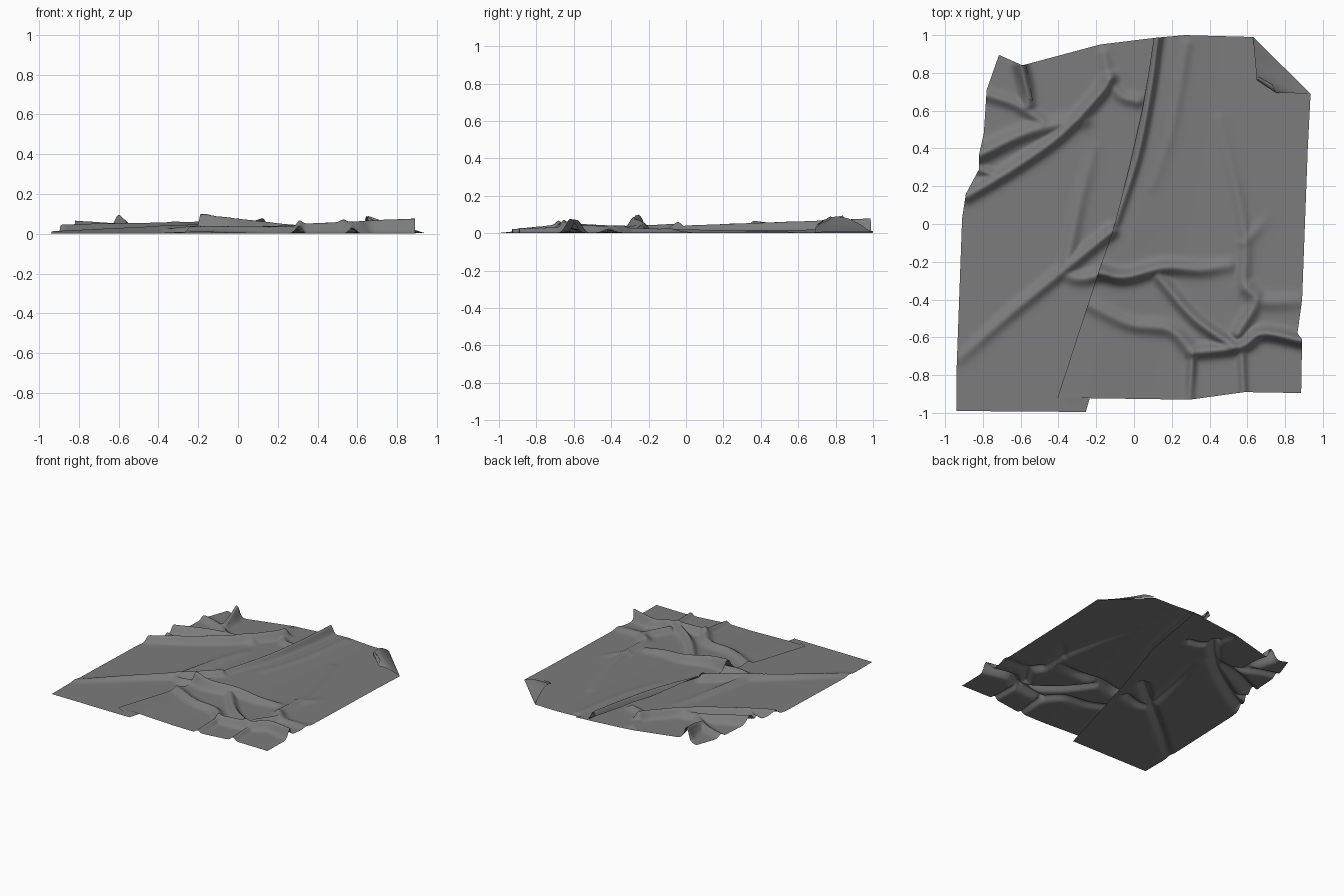
import bpy, math
from mathutils import Vector

if "Cube" in bpy.data.objects:
    bpy.data.objects.remove(bpy.data.objects["Cube"])

# Dark grey cloth
cloth = bpy.data.materials.new("dark_cloth")
cloth.diffuse_color = (.2, .2, .2, 1)
cloth.use_nodes = True
cloth.node_tree.nodes["Principled BSDF"].inputs["Base Color"].default_value = cloth.diffuse_color


def along(pts, t):
    """Point at fraction t of a polyline's length."""
    pts = [Vector(p) for p in pts]
    lens = [(b - a).length for a, b in zip(pts, pts[1:])]
    d = t * sum(lens)
    for a, b, l in zip(pts, pts[1:], lens):
        if d <= l:
            return a.lerp(b, d / l)
        d -= l
    return pts[-1]


def smooth(pts, n=5):
    """Catmull-Rom rounding of a wrinkle path."""
    p = [Vector(q) for q in pts]
    p = [2 * p[0] - p[1]] + p + [2 * p[-1] - p[-2]]
    out = []
    for i in range(1, len(p) - 2):
        for k in range(n):
            t = k / n
            out.append(0.5 * (2 * p[i] + (p[i + 1] - p[i - 1]) * t
                       + (2 * p[i - 1] - 5 * p[i] + 4 * p[i + 1] - p[i + 2]) * t * t
                       + (3 * p[i] - p[i - 1] - 3 * p[i + 1] + p[i + 2]) * t ** 3))
    return out + [p[-2]]


def ridge(h0, h1, w, *pts):
    """Wrinkle: start height, end height, half width, path."""
    return h0, h1, w, smooth(pts)


def height(x, y, ridges):
    total = 0
    for h0, h1, w, pts in ridges:
        best, where, n = 9, 0, len(pts) - 1
        for i in range(n):
            ax, ay = pts[i]
            dx, dy = pts[i + 1][0] - ax, pts[i + 1][1] - ay
            t = ((x - ax) * dx + (y - ay) * dy) / (dx * dx + dy * dy)
            t = max(0, min(1, t))
            d = (x - ax - t * dx) ** 2 + (y - ay - t * dy) ** 2
            if d < best:
                best, where = d, (i + t) / n
        if best < 6 * w * w:
            total += ((h0 + (h1 - h0) * where) * math.exp(-best / (w * w))) ** 3
    return total ** (1 / 3)


def sheet(name, bottom, top, left, right, nu, nv, z):
    """Cloth patch filling four boundary lines, lifted by z(x, y, u, v)."""
    B = [along(bottom, i / nu) for i in range(nu + 1)]
    T = [along(top, i / nu) for i in range(nu + 1)]
    L = [along(left, j / nv) for j in range(nv + 1)]
    R = [along(right, j / nv) for j in range(nv + 1)]
    verts = []
    for j in range(nv + 1):
        v = j / nv
        for i in range(nu + 1):
            u = i / nu
            p = (B[i] * (1 - v) + T[i] * v + L[j] * (1 - u) + R[j] * u
                 - B[0] * (1 - u) * (1 - v) - B[-1] * u * (1 - v)
                 - T[0] * (1 - u) * v - T[-1] * u * v)
            verts.append((p.x, p.y, z(p.x, p.y, u, v)))
    s = nu + 1
    faces = [(j * s + i, j * s + i + 1, (j + 1) * s + i + 1, (j + 1) * s + i)
             for j in range(nv) for i in range(nu)]
    me = bpy.data.meshes.new(name)
    me.from_pydata(verts, [], faces)
    me.polygons.foreach_set("use_smooth", [True] * len(faces))
    me.materials.append(cloth)
    ob = bpy.data.objects.new(name, me)
    bpy.context.collection.objects.link(ob)
    return ob


# Wrinkles of the left half
left_ridges = [
    ridge(.045, .065, .034, (-.88, .15), (-.66, .28), (-.39, .47), (-.18, .69), (-.13, .77)),
    ridge(.065, .03, .04, (-.83, .36), (-.55, .49), (-.27, .55)),
    ridge(.03, .035, .03, (-.77, .68), (-.62, .63), (-.48, .54)),
    ridge(.088, .045, .032, (-.60, .84), (-.575, .74), (-.56, .63)),
    ridge(.03, .03, .025, (-.82, .29), (-.72, .25)),
    ridge(.012, .05, .033, (-.92, -.71), (-.66, -.48), (-.39, -.26), (-.12, -.04)),
    ridge(.03, .006, .035, (-.36, -.23), (-.28, .15), (-.21, .40)),
    ridge(.015, .03, .03, (-.16, .9), (-.13, .77), (-.07, .68), (.02, .65)),
    ridge(.02, .045, .033, (-.39, -.26), (-.28, -.29), (-.15, -.26)),
]
# Wrinkles of the right half
right_ridges = left_ridges + [
    ridge(.068, .03, .024, (.125, 1.0), (.085, .7), (.015, .35), (-.1, .0)),
    ridge(.012, .004, .03, (.28, .95), (.2, .5), (.1, .2)),
    ridge(.088, .02, .036, (-.2, -.25), (-.05, -.28), (.16, -.23), (.35, -.24), (.5, -.22)),
    ridge(.025, .04, .035, (-.25, -.42), (-.02, -.53), (.19, -.56), (.31, -.68)),
    ridge(.035, .055, .03, (.13, -.28), (.32, -.5), (.53, -.65)),
    ridge(.05, .075, .033, (.31, -.68), (.56, -.65), (.68, -.58), (.9, -.62)),
    ridge(.02, .045, .022, (.295, -.93), (.31, -.68)),
    ridge(.025, .03, .022, (.58, -.9), (.57, -.67)),
    ridge(.006, .042, .033, (.45, .55), (.53, .24), (.59, -.08), (.585, -.32), (.65, -.4), (.55, -.58)),
    ridge(.035, .015, .04, (.60, -.34), (.67, -.41), (.87, -.41)),
    ridge(.02, .003, .035, (.585, -.1), (.7, .03)),
]

# Fold lines of the overlapping pleat
under_fold = [(-.255, -.995), (-.13, -.55), (0, -.1), (.16, .4), (.27, 1.0)]
over_fold = [(-.405, -.92), (-.18, -.23), (-.11, -.03), (-.02, .32), (.045, .61), (.08, .82), (.105, .985)]

# Left half, running under the pleat
sheet("left_sheet",
      [(-.94, -.99), (-.255, -.995)],
      [(-.715, .895), (-.59, .84), (-.18, .95), (.105, .985), (.27, 1.0)],
      [(-.94, -.99), (-.94, -.79), (-.91, .03), (-.89, .16), (-.82, .29), (-.82, .37),
       (-.795, .48), (-.78, .71), (-.715, .895)],
      under_fold, 110, 200,
      lambda x, y, u, v: .002 + height(x, y, left_ridges))

# Middle layer of the pleat, doubling back between the two fold lines
sheet("pleat_layer",
      [(-.405, -.92), (-.255, -.995)], [(.105, .985), (.27, 1.0)],
      over_fold, under_fold, 40, 180,
      lambda x, y, u, v: .002 + .008 * (1 - u)
      + u * height(x, y, left_ridges) + (1 - u) * height(x, y, right_ridges))

# Right half, lying over the pleat and settling to the floor
sheet("right_sheet",
      [(-.405, -.92), (.295, -.93), (.585, -.89), (.885, -.895)],
      [(.105, .985), (.27, 1.0), (.63, .99), (.935, .69)],
      over_fold,
      [(.885, -.895), (.89, -.61), (.865, -.58), (.89, -.4), (.92, .4), (.935, .69)],
      140, 200,
      lambda x, y, u, v: .002 + .01 * max(0, 1 - max(0, u - .12) * 4)
      + height(x, y, right_ridges))

# Turned-over corner, bulging up from its crease
sheet("corner_flap",
      [(.63, .99), (.935, .69)], [(.65, .76), (.75, .695)],
      [(.63, .99), (.645, .82), (.65, .76)], [(.935, .69), (.75, .695)],
      28, 24,
      lambda x, y, u, v: .004 + (.03 + .055 * (1 - u)) * math.sin(math.pi * min(1, v + .02) * .62))

# Tip of the corner, curled back on itself
sheet("corner_tip",
      [(.65, .76), (.75, .695)], [(.66, .785), (.725, .755)],
      [(.65, .76), (.66, .785)], [(.75, .695), (.725, .755)], 10, 10,
      lambda x, y, u, v: .07 - .03 * u + .02 * math.sin(math.pi * v))

# Small rolled lip at the back left corner
sheet("rolled_lip",
      [(-.625, .84), (-.57, .84)], [(-.585, .68), (-.535, .65)],
      [(-.625, .84), (-.585, .68)], [(-.57, .84), (-.535, .65)], 14, 16,
      lambda x, y, u, v: .055 - .015 * v + .04 * math.sin(math.pi * u) * (1 - .6 * v))
